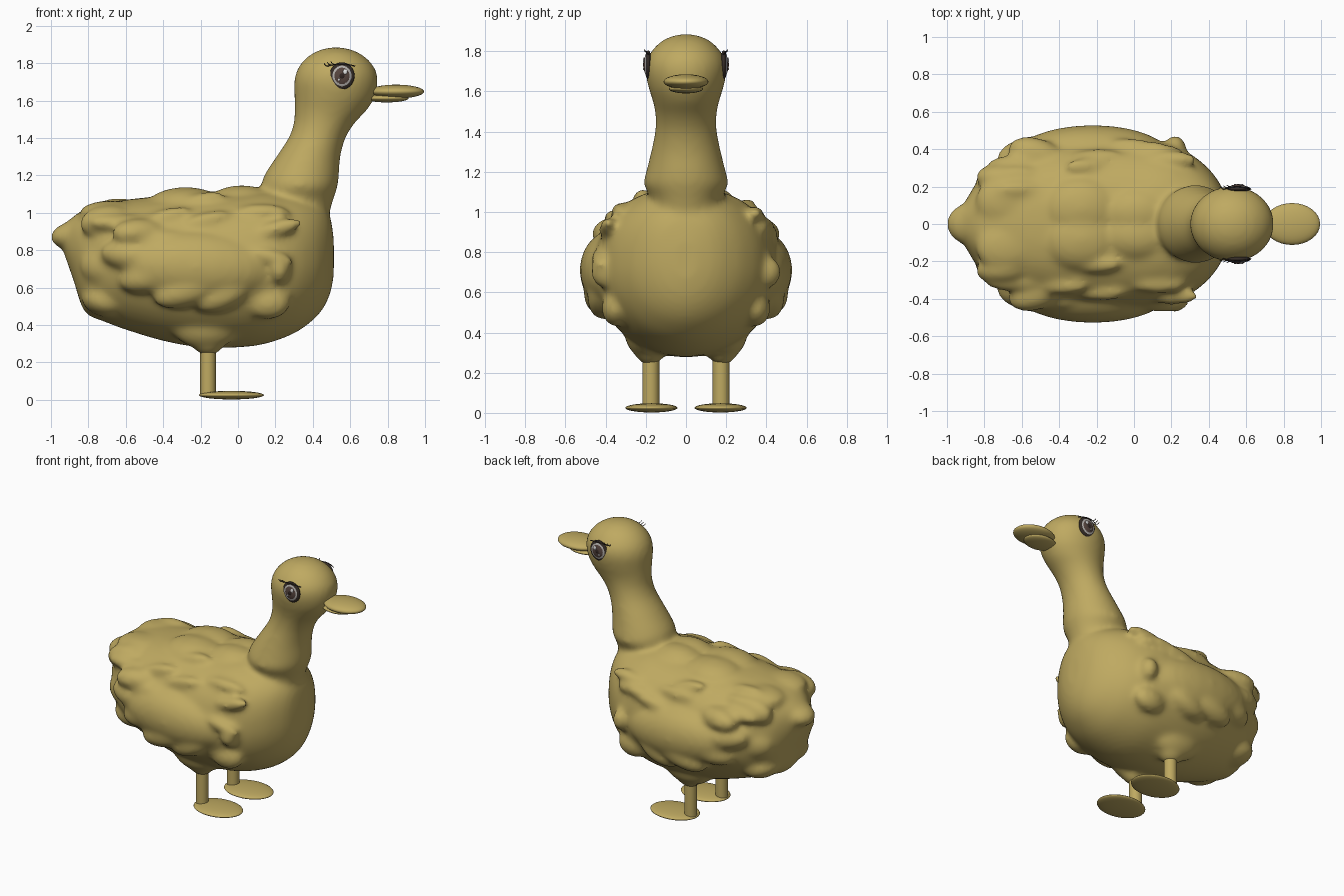
import bpy, bmesh, math, random
from mathutils import Matrix, Vector

cube = bpy.data.objects.get("Cube")
if cube:
    bpy.data.objects.remove(cube, do_unlink=True)
random.seed(7)


def material(name, r, g, b):
    m = bpy.data.materials.new(name)
    m.use_nodes = True
    m.diffuse_color = (r, g, b, 1)
    bsdf = m.node_tree.nodes["Principled BSDF"]
    bsdf.inputs["Base Color"].default_value = (r, g, b, 1)
    bsdf.inputs["Roughness"].default_value = 0.7
    return m


PLUMAGE = material("mustard plumage", 0.52, 0.40, 0.12)
LASH = material("dark lash", 0.035, 0.025, 0.02)
WHITE = material("eye grey white", 0.45, 0.43, 0.41)
IRIS = material("brown iris", 0.095, 0.06, 0.05)
PUPIL = material("dark pupil", 0.03, 0.018, 0.016)
GLINT = material("eye glint", 0.8, 0.8, 0.8)


def finish(name, bm, mat):
    bmesh.ops.recalc_face_normals(bm, faces=bm.faces)
    for f in bm.faces:
        f.smooth = True
    mesh = bpy.data.meshes.new(name)
    bm.to_mesh(mesh)
    bm.free()
    mesh.materials.append(mat)
    ob = bpy.data.objects.new(name, mesh)
    bpy.context.scene.collection.objects.link(ob)
    return ob


def ball(bm, centre, radii, pitch=0, yaw=0, segments=24):
    turn = Matrix.Rotation(yaw, 4, "Z") @ Matrix.Rotation(pitch, 4, "Y")
    m = Matrix.Translation(centre) @ turn @ Matrix.Diagonal((*radii, 1))
    bmesh.ops.create_uvsphere(bm, u_segments=segments, v_segments=segments // 2,
                              radius=1, matrix=m)


def ellipsoid(name, centre, radii, mat, segments=32):
    bm = bmesh.new()
    ball(bm, centre, radii, segments=segments)
    return finish(name, bm, mat)


def rounded(angle, power):
    """Point on a unit ring, squarer where power is above two."""
    c, s = math.cos(angle), math.sin(angle)
    return (math.copysign(abs(c) ** (2 / power), c),
            math.copysign(abs(s) ** (2 / power), s))


def between(a, b, c, d, t):
    """Smooth curve from b to c, for denser rings."""
    return (2 * b + (c - a) * t + (2 * a - 5 * b + 4 * c - d) * t * t
            + (3 * b - a - 3 * c + d) * t ** 3) / 2


def loft(bm, rows, place, upper=2.0, lower=2.0, sides=48, steps=4):
    """Skin rings given as (station, low, high, half width)."""
    dense = []
    for i in range(len(rows) - 1):
        four = [rows[max(i - 1, 0)], rows[i], rows[i + 1], rows[min(i + 2, len(rows) - 1)]]
        dense += [[between(*col, k / steps) for col in zip(*four)] for k in range(steps)]
    dense.append(rows[-1])
    rings = []
    for station, low, high, half in dense:
        ring = []
        for i in range(sides):
            c, s = rounded(math.tau * i / sides, upper if i < sides / 2 else lower)
            ring.append(bm.verts.new(place(station, half * c, (low + high) / 2 + (high - low) / 2 * s)))
        rings.append(ring)
    for a, b in zip(rings, rings[1:]):
        for i in range(sides):
            j = (i + 1) % sides
            bm.faces.new((a[i], a[j], b[j], b[i]))
    bm.faces.new(rings[0])
    bm.faces.new(rings[-1])


# Body core: x, bottom, top, half width
BODY = [
    (-.93, .78, .94, .07), (-.88, .64, .98, .16), (-.82, .47, 1.02, .25),
    (-.72, .42, 1.05, .33), (-.6, .375, 1.07, .39), (-.4, .315, 1.09, .44),
    (-.2, .28, 1.1, .455), (0, .28, 1.11, .455), (.15, .3, 1.12, .435),
    (.3, .355, 1.1, .375), (.4, .425, 1.07, .295), (.46, .495, 1.03, .215),
    (.495, .575, .97, .14), (.512, .66, .86, .06),
]
bm = bmesh.new()
loft(bm, BODY, lambda x, y, z: Vector((x, y, z)), upper=2.4, lower=1.95)

# Neck and head: height, back, front, half width
NECK = [
    (.92, .2, .48, .15), (1.0, .16, .49, .165), (1.07, .13, .51, .178),
    (1.14, .125, .532, .21), (1.2, .14, .54, .198), (1.3, .205, .547, .174),
    (1.4, .27, .575, .154), (1.48, .298, .625, .152), (1.55, .303, .69, .165),
    (1.62, .302, .733, .187), (1.7, .3, .748, .202), (1.76, .314, .738, .194),
    (1.81, .346, .705, .164), (1.85, .394, .656, .122), (1.875, .45, .598, .07),
    (1.885, .5, .55, .025),
]
loft(bm, NECK, lambda z, y, x: Vector((x, y, z)))

# Wings, feather clumps and thighs, mirrored: centre, radii, pitch, yaw
CLUMPS = [
    ((-.22, .36, .71), (.42, .17, .2), .05, 0),          # wing
    ((-.55, .36, .77), (.19, .11, .09), .1, .15),        # wing tip
    ((-.46, .385, .66), (.18, .1, .09), -.2, .1),
    ((-.26, .42, .59), (.2, .09, .09), -.3, 0),
    ((-.08, .41, .56), (.16, .08, .08), -.4, 0),
    ((.17, .35, .74), (.11, .08, .17), .2, -.3),         # shoulder
    ((.22, .4, .7), (.06, .075, .08), 0, 0),
    ((.16, .35, .52), (.12, .07, .09), 0, 0),
    ((.19, .22, .96), (.13, .1, .11), .2, -.3),
    ((-.52, .37, .89), (.16, .09, .08), 0, -.3),         # rump sides
    ((-.7, .24, .95), (.15, .08, .09), -.1, -.1),
    ((-.69, .24, .72), (.16, .1, .12), 0, .2),
    ((-.7, .14, .53), (.14, .15, .09), .2, .2),
    ((-.68, .12, 1.0), (.17, .14, .065), 0, 0),          # back
    ((-.28, .08, 1.02), (.22, .18, .118), 0, 0),
    ((.02, .06, 1.03), (.2, .15, .118), 0, 0),
    ((-.17, .2, .42), (.2, .11, .15), 0, 0),             # thigh
    ((-.16, .18, .34), (.1, .085, .105), 0, 0),
]
for side in (-1, 1):
    for (x, y, z), radii, pitch, yaw in CLUMPS:
        ball(bm, (x, y * side, z), radii, pitch, yaw * side)
    # Soft ruffled feathers over flanks and back
    for n in range(10):
        x, low, high, half = random.choice(BODY[4:9])
        c, s = rounded(random.uniform(0, 1.2), 2.4)
        spot = (x + random.uniform(-.06, .06), side * (half - .01) * c,
                (low + high) / 2 + (high - low) / 2 * s - .01)
        ball(bm, spot, (.15, .05, .045), random.uniform(-.3, .3), 0, 12)
ball(bm, (-.855, 0, .88), (.15, .12, .08), -.1)           # tail tip
body = finish("feathered_body_and_head", bm, PLUMAGE)
fuse = body.modifiers.new("fuse", "REMESH")
fuse.mode = "VOXEL"
fuse.voxel_size = .016
fuse.use_smooth_shade = True
soften = body.modifiers.new("soften", "SMOOTH")
soften.factor = .5
soften.iterations = 16

# Bill
ellipsoid("upper_bill", (.845, 0, 1.648), (.15, .112, .037), PLUMAGE)
ellipsoid("lower_bill", (.795, 0, 1.613), (.118, .085, .023), PLUMAGE)


def stroke(name, points, thick):
    curve = bpy.data.curves.new(name, "CURVE")
    curve.dimensions = "3D"
    curve.bevel_depth = thick
    curve.bevel_resolution = 1
    curve.use_fill_caps = True
    line = curve.splines.new("POLY")
    line.points.add(len(points) - 1)
    for p, co in zip(line.points, points):
        p.co = (*co, 1)
    curve.materials.append(LASH)
    ob = bpy.data.objects.new(name, curve)
    bpy.context.scene.collection.objects.link(ob)


for side, label in ((-1, "near"), (1, "far")):
    # Legs and feet
    bm = bmesh.new()
    bmesh.ops.create_cone(bm, cap_ends=True, segments=24, radius1=.042, radius2=.042,
                          depth=.3, matrix=Matrix.Translation((-.16, .175 * side, .18)))
    leg = finish(label + "_leg", bm, PLUMAGE)
    for f in leg.data.polygons:
        f.use_smooth = len(f.vertices) == 4
    ellipsoid(label + "_foot", (-.035, .172 * side, .025), (.174, .13, .023), PLUMAGE)

    # Eye built from stacked shallow domes
    for part, size, bulge, mat in (("eye_rim", .067, .018, LASH), ("eye_white", .062, .0205, WHITE),
                                   ("iris", .054, .0235, IRIS), ("pupil", .027, .0262, PUPIL)):
        ellipsoid(f"{label}_{part}", (.556, .188 * side, 1.732), (size, bulge, size * 1.08), mat)
    ellipsoid(label + "_glint", (.573, .21 * side, 1.754), (.012, .004, .014), GLINT, 12)
    ellipsoid(label + "_small_glint", (.54, .211 * side, 1.712), (.006, .003, .007), GLINT, 12)

    # Upper lid line and lashes
    lid = []
    for i in range(9):
        t = i / 8 * 2 - 1
        lid.append((.552 + .074 * t, side * (.2 - .015 * t * t), 1.796 - .012 * t * t))
    stroke(label + "_lid_line", lid, .003)
    for i in range(3):
        x, y, z = lid[i]
        stroke(f"{label}_lash_{i}", [(x, y, z), (x - .012, y + .008 * side, z + .005),
                                     (x - .018, y + .012 * side, z + .016)], .002)
